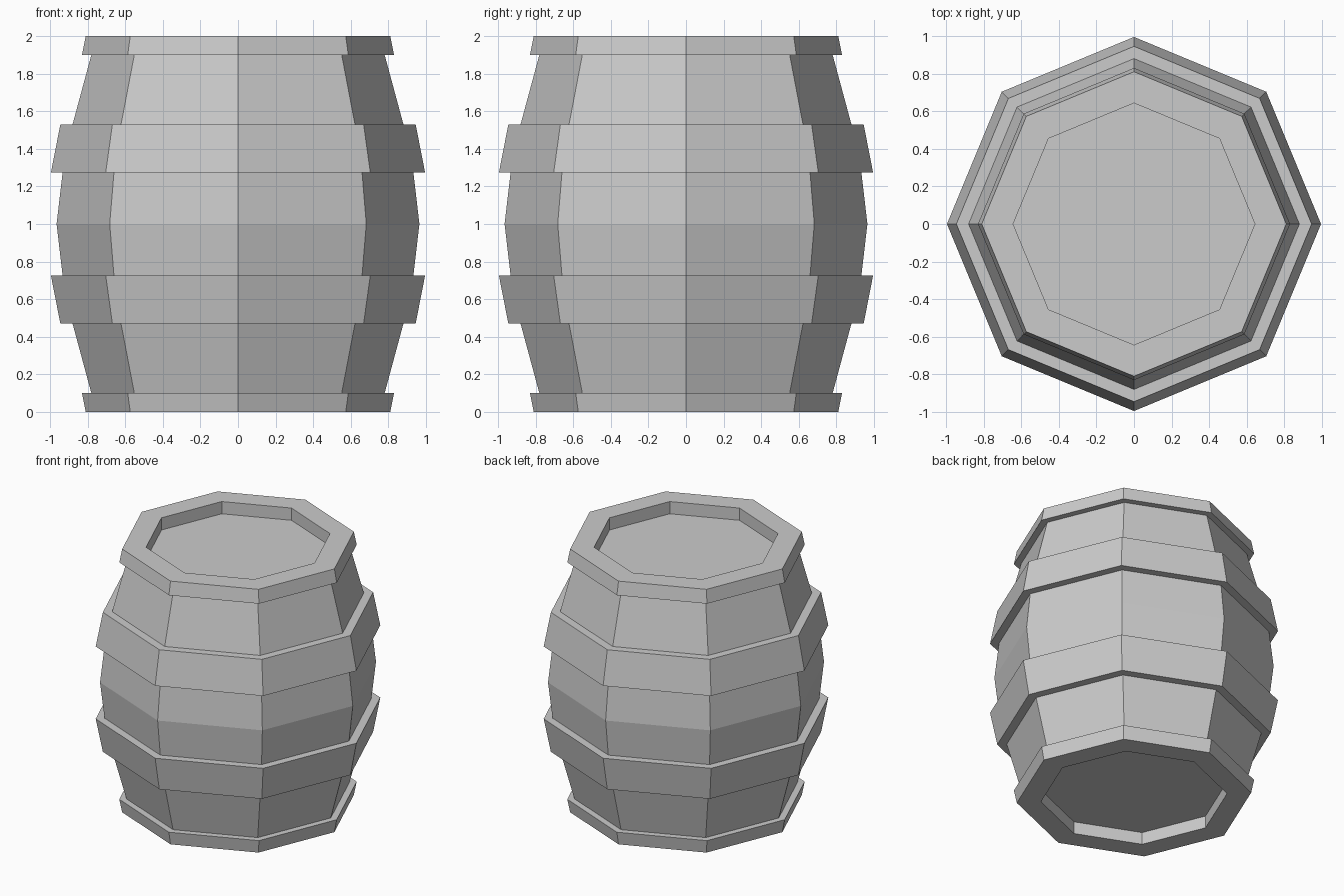
import bpy, bmesh
from math import cos, sin, pi

if "Cube" in bpy.data.objects:
    bpy.data.objects.remove(bpy.data.objects["Cube"])

SIDES = 8

# Upper half of the barrel outline (radius, height), from the middle up to the lid
upper = [
    (0.965, 1.0),                   # widest point of the staves
    (0.933, 1.275), (0.995, 1.275), # underside of wide hoop
    (0.945, 1.53), (0.88, 1.53),    # top of wide hoop
    (0.78, 1.9), (0.83, 1.9),       # underside of end rim
    (0.81, 2.0), (0.643, 2.0),      # rim top
    (0.643, 1.907),                 # recessed lid
]
# Lower half is the mirror image about z = 1
profile = [(r, 2.0 - z) for r, z in reversed(upper[1:])] + upper


def lathe(name, outline, sides):
    """Spin an outline around z and cap both ends."""
    bm = bmesh.new()
    rings = [[bm.verts.new((r * cos(2 * pi * i / sides), r * sin(2 * pi * i / sides), z))
              for i in range(sides)] for r, z in outline]
    for low, high in zip(rings, rings[1:]):
        for i in range(sides):
            j = (i + 1) % sides
            bm.faces.new((low[i], low[j], high[j], high[i]))
    bm.faces.new(rings[0][::-1])
    bm.faces.new(rings[-1])
    bmesh.ops.recalc_face_normals(bm, faces=bm.faces)
    mesh = bpy.data.meshes.new(name)
    bm.to_mesh(mesh)
    bm.free()
    obj = bpy.data.objects.new(name, mesh)
    bpy.context.collection.objects.link(obj)
    return obj


# Barrel with stepped hoops and recessed ends
lathe("barrel", profile, SIDES)
